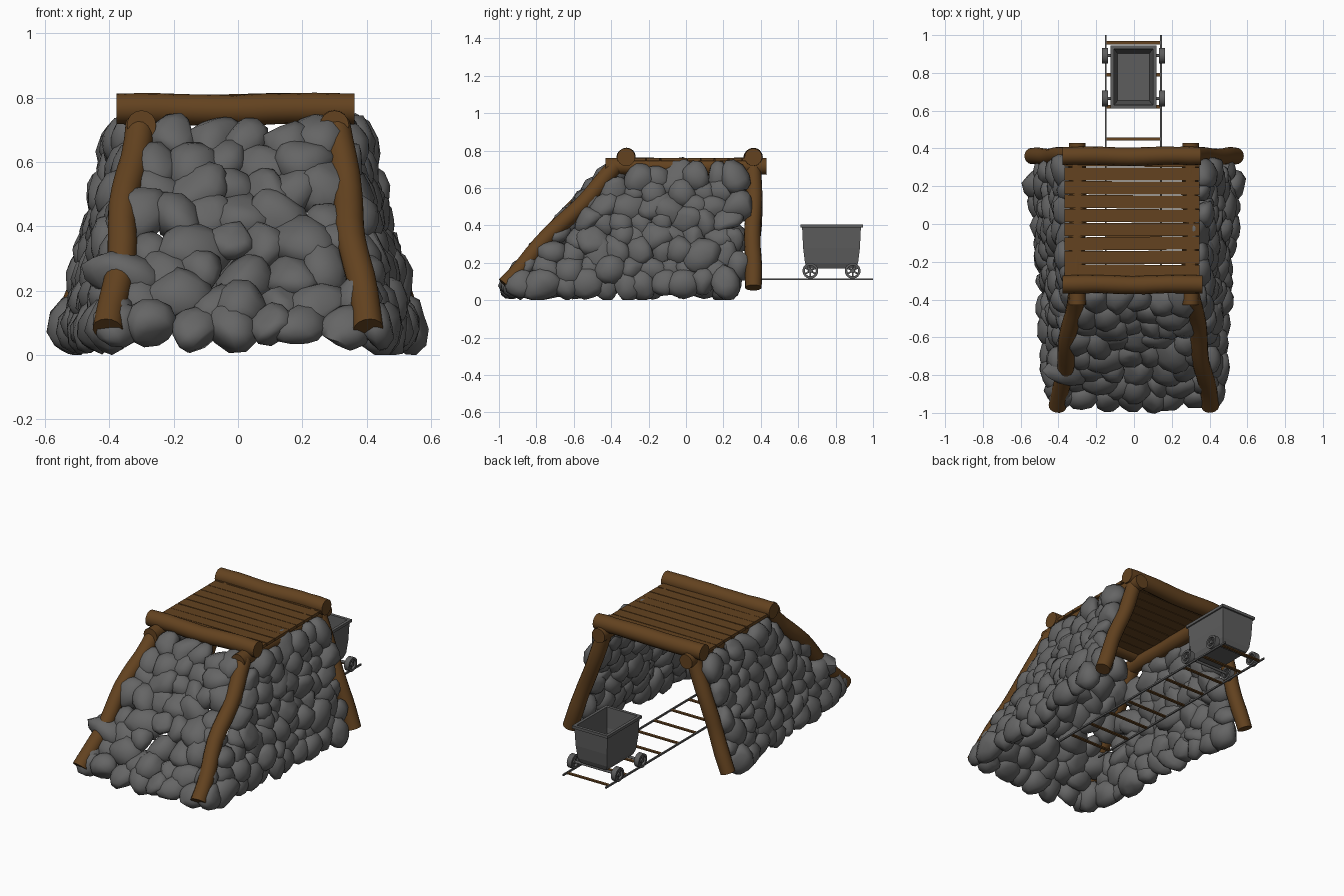
import bpy, bmesh, math, random
from mathutils import Vector, Matrix, Euler

random.seed(11)
cube = bpy.data.objects.get("Cube")
if cube:
    bpy.data.objects.remove(cube)


def material(name, colour):
    m = bpy.data.materials.new(name)
    m.use_nodes = True
    m.diffuse_color = (*colour, 1)
    m.node_tree.nodes["Principled BSDF"].inputs["Base Color"].default_value = (*colour, 1)
    return m


STONE = material("stone grey", (0.13, 0.13, 0.13))
WOOD = material("brown wood", (0.125, 0.055, 0.014))
IRON = material("iron grey", (0.11, 0.11, 0.11))


def finish(name, bm, mat, smooth=None):
    bmesh.ops.recalc_face_normals(bm, faces=bm.faces)
    me = bpy.data.meshes.new(name)
    bm.to_mesh(me)
    bm.free()
    me.materials.append(mat)
    ob = bpy.data.objects.new(name, me)
    bpy.context.collection.objects.link(ob)
    if smooth:
        bpy.ops.object.select_all(action='DESELECT')
        ob.select_set(True)
        bpy.context.view_layer.objects.active = ob
        bpy.ops.object.shade_smooth_by_angle(angle=math.radians(smooth))


def loft(bm, rings):
    """Skin a list of rings of points, closing the ends."""
    loops = [[bm.verts.new(p) for p in ring] for ring in rings]
    n = len(loops[0])
    for a, b in zip(loops, loops[1:]):
        for i in range(n):
            bm.faces.new((a[i], a[(i + 1) % n], b[(i + 1) % n], b[i]))
    bm.faces.new(loops[0])
    bm.faces.new(loops[-1])


def log(name, start, end, radius, wobble, sides=16, steps=12):
    """Gently crooked round timber."""
    start, end = Vector(start), Vector(end)
    turn = (end - start).to_track_quat('Z', 'Y')
    phase = random.uniform(0, math.tau)
    rings = []
    for s in range(steps + 1):
        t = s / steps
        bend = wobble * math.sin(math.pi * t)
        sway = Vector((math.sin(9 * t + phase), math.cos(7 * t + phase), 0)) * bend
        mid = start.lerp(end, t) + turn @ sway
        r = radius * random.uniform(0.97, 1.03)
        rings.append([mid + turn @ Vector((r * math.cos(a), r * math.sin(a), 0))
                      for a in (math.tau * i / sides for i in range(sides))])
    bm = bmesh.new()
    loft(bm, rings)
    finish(name, bm, WOOD, 50)


def box(bm, centre, size, turn=Matrix()):
    m = Matrix.Translation(centre) @ turn @ Matrix.Diagonal((*size, 1))
    bmesh.ops.create_cube(bm, size=1, matrix=m)


def rod(bm, centre, radius, length, sides=16):
    m = Matrix.Translation(centre) @ Matrix.Rotation(math.pi / 2, 4, 'Y')
    bmesh.ops.create_cone(bm, cap_ends=True, segments=sides, radius1=radius,
                          radius2=radius, depth=length, matrix=m)


def rock(bm, centre, frame, size):
    """Rounded boulder with a few worn flat sides."""
    verts = bmesh.ops.create_icosphere(bm, subdivisions=2, radius=1)["verts"]
    cuts = [(Vector([random.gauss(0, 1) for _ in range(3)]).normalized(),
             random.uniform(0.6, 0.85)) for _ in range(6)]
    spin = Matrix.Rotation(random.uniform(0, math.tau), 3, 'Z')
    tilt = Euler([random.uniform(-0.35, 0.35) for _ in range(3)]).to_matrix()
    for v in verts:
        p = v.co.copy()
        for n, d in cuts:
            p -= max(0, p.dot(n) - d) * 0.85 * n
        p = Vector((p.x * size[0], p.y * size[1], p.z * size[2]))
        v.co = centre + frame @ (tilt @ (spin @ p))
        v.co.z = max(v.co.z, 0)


def stone_wall(name, corners, columns, rows, scale):
    """Staggered single layer of boulders over a four-cornered patch."""
    a, b, c, d = (Vector(p) for p in corners)
    normal = (b - a).cross(d - a).normalized()
    frame = normal.to_track_quat('Z', 'Y').to_matrix()
    bm = bmesh.new()
    for r in range(rows):
        v = r / (rows - 1)
        count = round(columns * (1 - v) + columns * v * (c - d).length / (b - a).length)
        for k in range(count):
            u = (k + 0.25 + 0.5 * (r % 2)) / count + random.uniform(-0.2, 0.2) / count
            w = min(1, max(0, v + random.uniform(-0.25, 0.25) / rows))
            p = a.lerp(b, u).lerp(d.lerp(c, u), w) + normal * random.uniform(-0.015, 0.015)
            s = scale * random.uniform(0.85, 1.2)
            rock(bm, p, frame, (s * random.uniform(1.05, 1.4), s, s * random.uniform(0.65, 0.85)))
    finish(name, bm, STONE, 60)


# Stone shell: two side walls and a sloping front, open at the back
for side, s in (("left", 1), ("right", -1)):
    stone_wall(side + "_stone_wall",
               [(s * 0.415, -0.90, 0.085), (s * 0.52, 0.29, 0.085),
                (s * 0.365, 0.29, 0.66), (s * 0.34, -0.33, 0.66)], 11, 8, 0.08)
stone_wall("front_stone_wall",
           [(-0.40, -0.92, 0.085), (0.40, -0.92, 0.085),
            (0.29, -0.40, 0.67), (-0.29, -0.40, 0.67)], 7, 8, 0.086)

# Timber frame
for side, s in (("left", 1), ("right", -1)):
    log(side + "_front_leg", (s * 0.405, -0.965, 0.08), (s * 0.305, -0.38, 0.715), 0.046, 0.012)
    log(side + "_back_leg", (s * 0.54, 0.36, 0.067), (s * 0.30, 0.36, 0.72), 0.044, 0.006)
    log(side + "_side_beam", (s * 0.30, -0.43, 0.715), (s * 0.30, 0.43, 0.715), 0.045, 0.004)
log("front_cross_beam", (-0.378, -0.32, 0.765), (0.362, -0.32, 0.765), 0.048, 0.004)
log("back_cross_beam", (-0.378, 0.36, 0.765), (0.355, 0.36, 0.765), 0.048, 0.004)

# Roof planks
bm = bmesh.new()
for i in range(9):
    turn = Matrix.Rotation(random.uniform(-0.008, 0.008), 4, 'Z')
    box(bm, (-0.01, -0.25 + 0.0735 * i, 0.752), (0.715, 0.0695, 0.018), turn)
finish("roof_planks", bm, WOOD)

# Track
bm = bmesh.new()
for x in (-0.149, 0.143):
    box(bm, (x, 0.25, 0.112), (0.009, 1.5, 0.01))
finish("rails", bm, IRON)
bm = bmesh.new()
for i in range(9):
    box(bm, (-0.003, 0.96 - 0.17 * i, 0.112), (0.288, 0.018, 0.008))
finish("track_ties", bm, WOOD)

# Cart tub: outside, rim, then inside, as half width, half length and height
CART = Vector((-0.003, 0.778, 0))
profile = [(0.088, 0.130, 0.17), (0.100, 0.142, 0.20), (0.108, 0.152, 0.28),
           (0.113, 0.157, 0.388), (0.122, 0.167, 0.388), (0.122, 0.167, 0.405),
           (0.104, 0.148, 0.405), (0.098, 0.142, 0.28), (0.084, 0.125, 0.19)]
bm = bmesh.new()
loft(bm, [[CART + Vector((i * w, j * l, z)) for i, j in ((-1, -1), (1, -1), (1, 1), (-1, 1))]
          for w, l, z in profile])
finish("cart_tub", bm, IRON)

# Cart axles and spoked wheels
bm = bmesh.new()
for y in (-0.113, 0.113):
    hub = CART + Vector((0, y, 0.157))
    rod(bm, hub, 0.008, 0.3)
    for x in (-0.151, 0.151):
        centre = hub + Vector((x, 0, 0))
        rod(bm, centre, 0.012, 0.03)
        for k in range(3):
            box(bm, centre, (0.012, 0.009, 0.07), Matrix.Rotation(k * math.pi / 3, 4, 'X'))
        # hollow tyre swept around the axle
        steps = 24
        tyre = [[bm.verts.new(centre + Vector((t, r * math.cos(a), r * math.sin(a))))
                 for t, r in ((-0.016, 0.029), (-0.016, 0.042), (0.016, 0.042), (0.016, 0.029))]
                for a in (math.tau * i / steps for i in range(steps))]
        for i in range(steps):
            p, q = tyre[i], tyre[(i + 1) % steps]
            for j in range(4):
                bm.faces.new((p[j], p[(j + 1) % 4], q[(j + 1) % 4], q[j]))
finish("cart_wheels", bm, IRON, 40)
